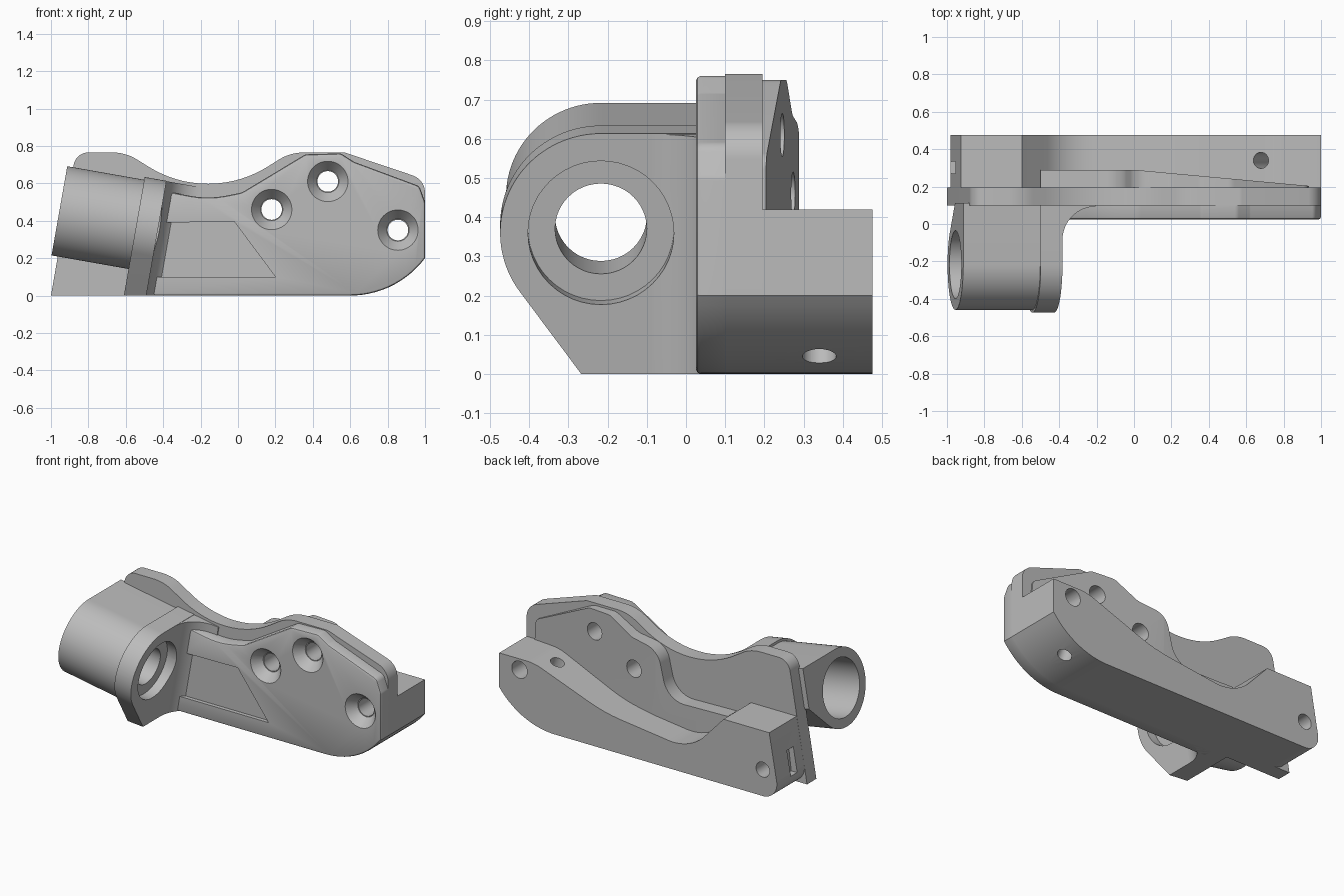
import bpy, bmesh, math
from mathutils import Matrix, Vector

if "Cube" in bpy.data.objects:
    bpy.data.objects.remove(bpy.data.objects["Cube"], do_unlink=True)

grey = bpy.data.materials.new("machined grey")
grey.use_nodes = True
grey.diffuse_color = (0.5, 0.5, 0.5, 1)
grey.node_tree.nodes["Principled BSDF"].inputs["Base Color"].default_value = (0.5, 0.5, 0.5, 1)

# Frame of the tilted barrel: local x runs along the bore
TILT = Matrix.Translation((-0.427, -0.217, 0.36)) @ Matrix.Rotation(math.radians(10), 4, 'Y')


def arc(cx, cy, r, start, end, n=32):
    angles = [math.radians(start + (end - start) * i / n) for i in range(n + 1)]
    return [(cx + r * math.cos(a), cy + r * math.sin(a)) for a in angles]


def rounded(corners):
    """Closed outline from (u, v, radius) corners, without repeated points."""
    out = []
    for i, (u, v, r) in enumerate(corners):
        p = Vector((u, v))
        if r == 0:
            out.append(p)
            continue
        a = (Vector(corners[i - 1][:2]) - p).normalized()
        b = (Vector(corners[(i + 1) % len(corners)][:2]) - p).normalized()
        half = a.angle(b) / 2
        centre = p + (a + b).normalized() * (r / math.sin(half))
        s = p + a * (r / math.tan(half)) - centre
        e = p + b * (r / math.tan(half)) - centre
        n = max(4, int(math.degrees(math.pi - 2 * half) / 4))
        out += [centre + s.lerp(e, k / n).normalized() * r for k in range(n + 1)]
    return [tuple(p) for i, p in enumerate(out) if (p - out[i - 1]).length > 0.001]


def finish(name, bm):
    bmesh.ops.recalc_face_normals(bm, faces=bm.faces)
    mesh = bpy.data.meshes.new(name)
    bm.to_mesh(mesh)
    bm.free()
    mesh.materials.append(grey)
    obj = bpy.data.objects.new(name, mesh)
    bpy.context.collection.objects.link(obj)
    return obj


def prism(name, outline, lo, hi, axis='Y', matrix=None, edit=None):
    """Extrude an outline along one axis."""
    place = {'X': lambda u, v, w: (w, u, v),
             'Y': lambda u, v, w: (u, w, v),
             'Z': lambda u, v, w: (u, v, w)}[axis]
    bm = bmesh.new()
    ends = [[bm.verts.new(place(u, v, w)) for u, v in outline] for w in (lo, hi)]
    bm.faces.new(ends[0])
    bm.faces.new(ends[1])
    n = len(outline)
    for i in range(n):
        j = (i + 1) % n
        bm.faces.new((ends[0][i], ends[0][j], ends[1][j], ends[1][i]))
    bmesh.ops.recalc_face_normals(bm, faces=bm.faces)
    if matrix:
        bm.transform(matrix)
    if edit:
        edit(bm)
    return finish(name, bm)


def cone(name, r1, r2, start, end):
    """Round cutter between two points."""
    start, end = Vector(start), Vector(end)
    d = end - start
    m = Matrix.Translation((start + end) / 2) @ d.to_track_quat('Z', 'Y').to_matrix().to_4x4()
    bm = bmesh.new()
    bmesh.ops.create_cone(bm, cap_ends=True, segments=48, radius1=r1, radius2=r2,
                          depth=d.length, matrix=m)
    obj = finish(name, bm)
    obj.hide_render = True
    return obj


def cut(targets, cutters):
    for t in targets:
        bpy.context.view_layer.objects.active = t
        for c in cutters:
            mod = t.modifiers.new("Cut", 'BOOLEAN')
            mod.operation = 'DIFFERENCE'
            mod.solver = 'EXACT'
            mod.object = c
            bpy.ops.object.modifier_apply(modifier=mod.name)


def trim_to_ground(bm):
    bmesh.ops.bisect_plane(bm, geom=bm.verts[:] + bm.edges[:] + bm.faces[:],
                           plane_co=(0, 0, 0), plane_no=(0, 0, -1), clear_outer=True)
    bmesh.ops.holes_fill(bm, edges=[e for e in bm.edges if e.is_boundary])


def soften_front(bm):
    """Ease the front rim by insetting the front face and pulling it forward."""
    front = min(bm.faces, key=lambda f: f.calc_center_median().y)
    for inset, step in ((0.004, 0.008), (0.008, 0.004)):
        bmesh.ops.inset_region(bm, faces=[front], thickness=inset, use_even_offset=True)
        for v in front.verts:
            v.co.y -= step


def taper_boss(bm):
    bmesh.ops.bisect_plane(bm, geom=bm.verts[:] + bm.edges[:] + bm.faces[:],
                           plane_co=(0.02, 0, 0), plane_no=(1, 0, 0))
    for v in bm.verts:
        if v.co.y > 0.25 and v.co.x > 0.02:
            v.co.y -= (v.co.x - 0.02) * 0.092


# Main plate with saddle-shaped top edge
toe = [(1, 0.2, 0), (0.85, 0, 0.499)]
plate = prism("main_plate", rounded([
    (-1, 0, 0), (-0.867, 0.765, 0.08), (-0.6, 0.765, 0.25), (-0.16, 0.49, 0.6),
    (0.28, 0.765, 0.25), (0.57, 0.765, 0.06), (1, 0.62, 0.1)] + toe), 0.1, 0.195)

# Raised pad on the front
pad = prism("front_pad", rounded([
    (-0.5, 0, 0), (-0.4, 0.56, 0), (-0.16, 0.515, 0.5), (0.02, 0.55, 0.12),
    (0.36, 0.755, 0.04), (0.55, 0.76, 0.04), (0.62, 0.715, 0.04), (0.97, 0.585, 0.04),
    (1, 0.5, 0.04)] + toe), 0.037, 0.11, edit=soften_front)

# Rear rail with end post
rail = prism("rear_rail", rounded([
    (-1, 0, 0.1), (-0.926, 0.42, 0), (-0.6, 0.42, 0), (-0.36, 0.16, 0.3),
    (0.25, 0.235, 1), (0.75, 0.42, 0.3), (1, 0.42, 0)] + toe), 0.195, 0.475)

# Tapered boss around the rear screw holes
boss = prism("rear_boss", rounded([
    (-0.5, 0.12, 0), (-0.5, 0.34, 0), (-0.07, 0.33, 0.15), (0, 0.63, 0.12),
    (0.2, 0.66, 0.1), (0.36, 0.75, 0.08), (0.52, 0.75, 0.08), (0.93, 0.55, 0.05),
    (0.95, 0.15, 0)]), 0.19, 0.288, edit=taper_boss)

# Tilted barrel, flange and the fillet that joins them to the plate
barrel = prism("barrel", arc(0, 0, 0.242, 90, 315, 60) + [(0.33, -0.012), (0.33, 0.242)],
               -0.536, -0.1, 'X', TILT)
flange = prism("flange", arc(0, 0, 0.257, 90, 216, 40)
               + [(0.012, -0.45), (0.33, -0.45), (0.33, 0.257)],
               -0.118, 0, 'X', TILT, trim_to_ground)
fillet = prism("flange_fillet", arc(0.18, 0.13, 0.18, 180, 90, 20)
               + [(0.18, 0.33), (-0.05, 0.33), (-0.05, 0.13)],
               -0.48, 0.255, 'Z', TILT, trim_to_ground)

# Stepped bore
bore = [cone("bore_cutter", r, r, TILT @ Vector((a, 0, 0)), TILT @ Vector((b, 0, 0)))
        for r, a, b in ((0.182, -0.7, -0.25), (0.117, -0.5, 0.1), (0.186, -0.06, 0.1))]
cut([barrel, flange], bore)
cut([fillet], bore[2:])

# Countersunk screw holes
screws, sinks = [], []
for x, z in ((0.18, 0.46), (0.48, 0.61), (0.855, 0.35)):
    screws.append(cone("screw_cutter", 0.055, 0.055, (x, -0.1, z), (x, 0.6, z)))
    sinks.append(cone("sink_cutter", 0.112, 0.06, (x, 0.02, z), (x, 0.085, z)))
cut([pad], screws + sinks)
cut([plate, boss], screws)

# Shallow pocket, cross holes and end notch
pocket = prism("pocket_cutter", [(-0.45, 0.1), (0.2, 0.1), (-0.02, 0.395), (-0.4, 0.39)], 0, 0.05)
notch = prism("notch_cutter", [(-1.1, 0.1), (-0.94, 0.1), (-0.92, 0.26), (-1.1, 0.26)], 0.27, 0.335)
pin = cone("pin_cutter", 0.048, 0.048, (-0.88, 0.22, 0.17), (-0.88, 0.6, 0.17))
drain = cone("drain_cutter", 0.043, 0.043, (0.64, 0.34, 0.5), (0.84, 0.34, -0.05))
cut([pad], [pocket])
cut([rail], [screws[2], notch, pin, drain])

for helper in bore + screws + sinks + [pocket, notch, pin, drain]:
    bpy.data.objects.remove(helper, do_unlink=True)

# Smooth curved walls, keep edges sharp
for obj in (plate, pad, rail, boss, barrel, flange, fillet):
    bpy.ops.object.select_all(action='DESELECT')
    obj.select_set(True)
    bpy.context.view_layer.objects.active = obj
    bpy.ops.object.shade_smooth_by_angle(angle=math.radians(30))
